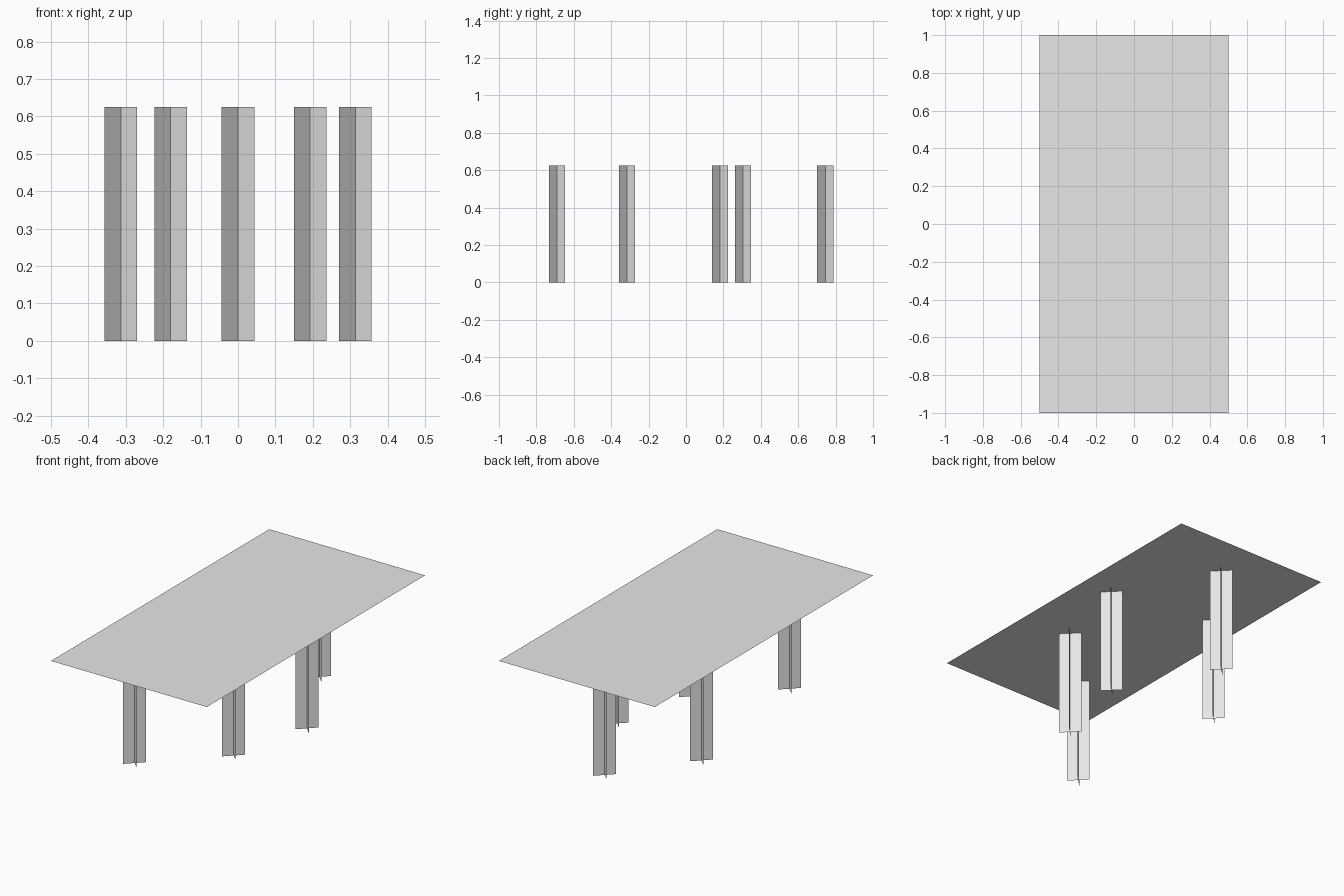
import bpy
import bmesh
from mathutils import Vector

cube = bpy.data.objects.get("Cube")
if cube:
    bpy.data.objects.remove(cube, do_unlink=True)

HEIGHT = 0.625
HALF_SPAN = 0.0435

grey = bpy.data.materials.new("light_grey")
grey.use_nodes = True
grey.diffuse_color = (0.8, 0.8, 0.8, 1)
grey.node_tree.nodes["Principled BSDF"].inputs["Base Color"].default_value = (0.8, 0.8, 0.8, 1)


def sheet_object(name, sheets, location):
    """Make one object from flat sheets, each given as origin corner and two edges."""
    bm = bmesh.new()
    for corner, u, v in sheets:
        c, u, v = Vector(corner), Vector(u), Vector(v)
        bm.faces.new([bm.verts.new(p) for p in (c, c + u, c + u + v, c + v)])
    mesh = bpy.data.meshes.new(name)
    bm.to_mesh(mesh)
    bm.free()
    mesh.materials.append(grey)
    obj = bpy.data.objects.new(name, mesh)
    obj.location = location
    bpy.context.collection.objects.link(obj)
    return obj


# Thin rectangular top
sheet_object("table_top", [((-0.5, -1, 0), (1, 0, 0), (0, 2, 0))], (0, 0, HEIGHT))

# Scattered legs, each two upright sheets crossing on the diagonals
h = HALF_SPAN
up = (0, 0, HEIGHT)
cross = [((-h, -h, 0), (2 * h, 2 * h, 0), up),
         ((-h, h, 0), (2 * h, -2 * h, 0), up)]
legs = {
    "front_right_leg": (-0.18, -0.69),
    "front_left_leg": (0.193, -0.315),
    "middle_left_leg": (0.314, 0.182),
    "middle_right_leg": (-0.313, 0.305),
    "back_leg": (0, 0.745),
}
for name, (x, y) in legs.items():
    sheet_object(name, cross, (x, y, 0))
